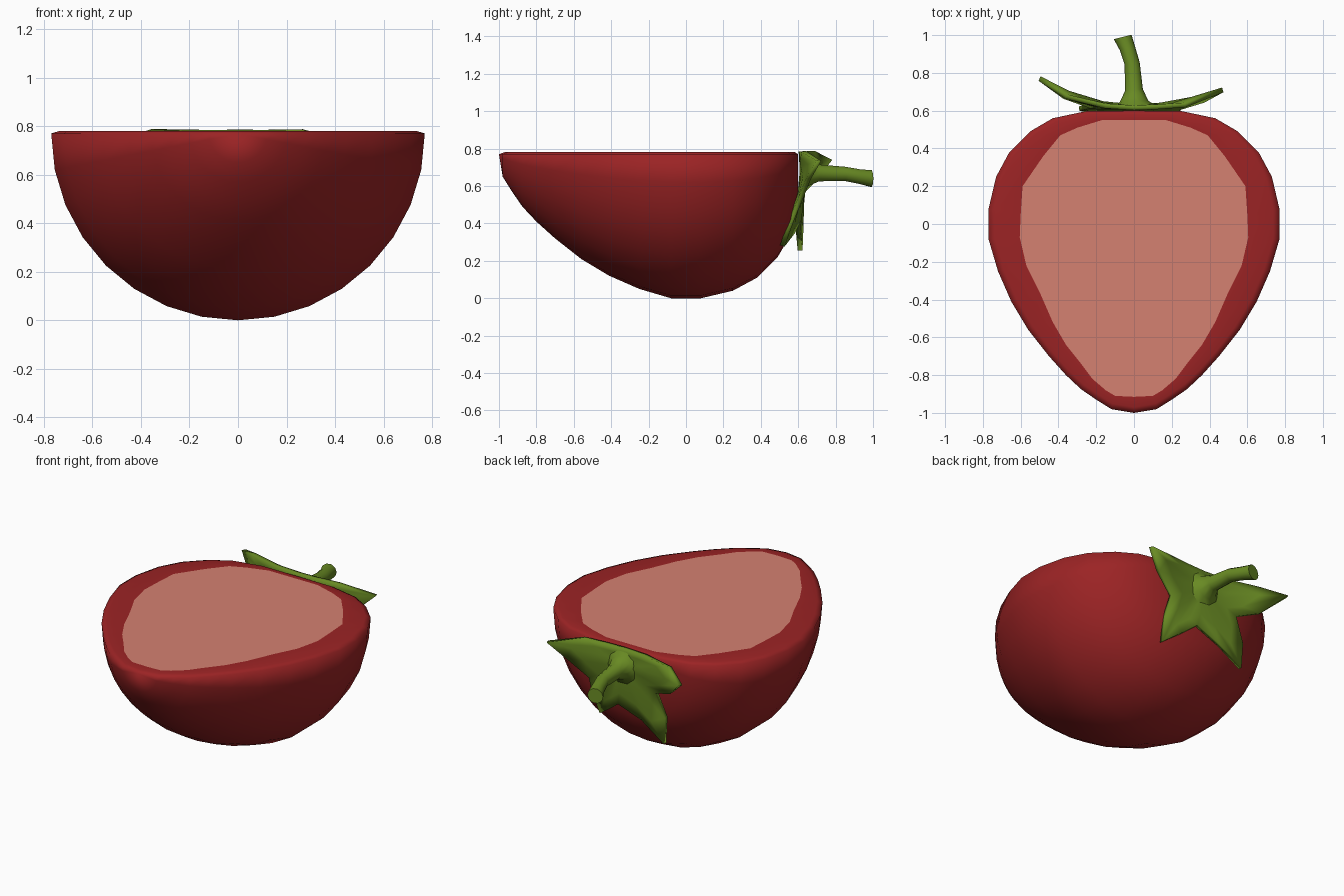
import bpy, bmesh, math
from mathutils import Vector

if "Cube" in bpy.data.objects:
    bpy.data.objects.remove(bpy.data.objects["Cube"])

AXIS = 0.775  # height of the cut plane


def material(name, rgb):
    m = bpy.data.materials.new(name)
    m.diffuse_color = (*rgb, 1)
    m.use_nodes = True
    m.node_tree.nodes["Principled BSDF"].inputs["Base Color"].default_value = m.diffuse_color
    return m


RED = material("berry red", (0.33, 0.017, 0.018))
PINK = material("flesh pink", (0.66, 0.22, 0.165))
GREEN = material("leaf green", (0.14, 0.255, 0.017))


def finish(bm, name, mats, angle):
    bmesh.ops.remove_doubles(bm, verts=bm.verts, dist=1e-5)
    bmesh.ops.recalc_face_normals(bm, faces=bm.faces)
    me = bpy.data.meshes.new(name)
    bm.to_mesh(me)
    bm.free()
    ob = bpy.data.objects.new(name, me)
    bpy.context.collection.objects.link(ob)
    for m in mats:
        me.materials.append(m)
    bpy.ops.object.select_all(action='DESELECT')
    ob.select_set(True)
    bpy.context.view_layer.objects.active = ob
    bpy.ops.object.shade_smooth_by_angle(angle=math.radians(angle))
    return ob


# Half berry: profile (radius, y) swept half a turn about the y axis
skin = [(0, .6), (.25, .598), (.43, .56), (.55, .49), (.66, .38), (.73, .25), (.77, .08),
        (.77, -.08), (.72, -.25), (.65, -.41), (.56, -.56), (.45, -.70), (.36, -.80),
        (.28, -.875), (.2, -.93), (.12, -.98), (0, -1)]
flesh = [(0, .55), (.17, .55), (.3, .51), (.39, .47), (.48, .36), (.59, .2), (.6, .05),
         (.605, -.07), (.57, -.22), (.5, -.36), (.43, -.52), (.36, -.64), (.28, -.74),
         (.22, -.82), (.15, -.88), (.1, -.91), (0, -.915)]
bm = bmesh.new()
SEG = 16
rings = []
for s in range(SEG + 1):
    a = math.pi * s / SEG
    k = AXIS / .77
    rings.append([bm.verts.new((r * math.cos(a), y, AXIS - 0.005 - (r * k - .005 * r / .77) * math.sin(a)))
                  for r, y in skin])
for A, B in zip(rings, rings[1:]):
    for i in range(len(skin) - 1):
        bm.faces.new([A[i], A[i + 1], B[i + 1], B[i]])


def loop(pts, z):
    both = pts + [(-x, y) for x, y in pts[-2:0:-1]]
    return [bm.verts.new((x, y, z)) for x, y in both]


# Cut face: rounded rim, red band, then the pink flesh
edge = loop(skin, AXIS - .005)
rim = loop([(x * .955, y * .97) for x, y in skin], AXIS + .006)
core = loop(flesh, AXIS + .006)
for A, B in ((edge, rim), (rim, core)):
    for i in range(len(A)):
        j = (i + 1) % len(A)
        bm.faces.new([A[i], A[j], B[j], B[i]])
bm.faces.new(core).material_index = 1
bmesh.ops.dissolve_degenerate(bm, dist=1e-5, edges=bm.edges)
berry = finish(bm, "half_berry", [RED, PINK], 100)

# Leafy cap: star outline cut straight at the top, filled by rings from the hub
hub = Vector((0, .62, .67))
outline = [(.47, .71, .735), (.37, .655, .64), (.24, .615, .54), (.25, .565, .42), (.23, .515, .28),
           (.13, .57, .35), (.04, .605, .42), (-.12, .6, .36), (-.28, .61, .255), (-.29, .61, .42),
           (-.23, .625, .57), (-.37, .675, .62), (-.5, .77, .74), (-.36, .675, .785),
           (-.15, .625, .785), (0, .615, .785), (.12, .62, .785), (.27, .63, .785)]
bm = bmesh.new()
loops = []
for t in (.35, .7, 1):
    ring = []
    for p in outline:
        q = hub.lerp(Vector(p), t)
        q.y = .62 + (p[1] - .62) * t * t  # leaves curl away toward their tips
        ring.append(bm.verts.new(q))
    loops.append(ring)
n = len(outline)
c = bm.verts.new(hub)
for i in range(n):
    j = (i + 1) % n
    bm.faces.new([c, loops[0][i], loops[0][j]])
    for A, B in zip(loops, loops[1:]):
        bm.faces.new([A[i], B[i], B[j], A[j]])
cap = finish(bm, "leaf_cap", [GREEN], 60)
mod = cap.modifiers.new("thickness", 'SOLIDIFY')
mod.thickness = .026
mod.offset = 0

# Stem: flared at the hub, bending slightly to the side
path = [(0, .615, .67, .13), (0, .65, .67, .075), (.0, .71, .67, .047), (-.01, .85, .665, .04),
        (-.035, .93, .65, .041), (-.06, .99, .64, .047)]
bm = bmesh.new()
rings = []
for k, (x, y, z, r) in enumerate(path):
    tilt = .25 * k / (len(path) - 1)
    ring = []
    for s in range(10):
        a = math.tau * s / 10
        ring.append(bm.verts.new((x + r * math.cos(a), y + r * math.cos(a) * tilt,
                                  min(z + r * math.sin(a), .785))))
    rings.append(ring)
for A, B in zip(rings, rings[1:]):
    for i in range(10):
        j = (i + 1) % 10
        bm.faces.new([A[i], A[j], B[j], B[i]])
bm.faces.new(rings[-1])
bm.faces.new(rings[0])
finish(bm, "stem", [GREEN], 50)
